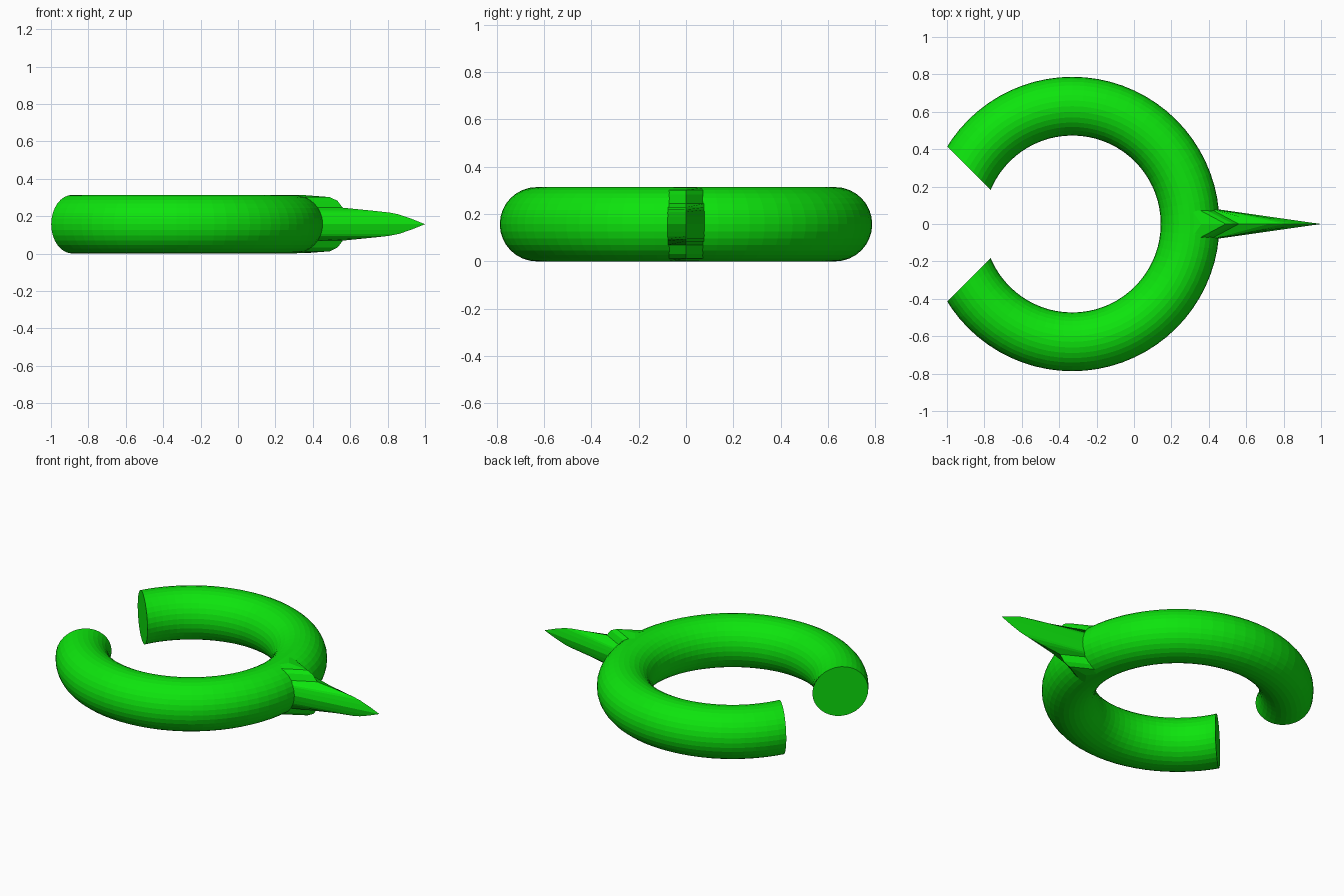
import bpy, bmesh, math
from mathutils import Vector

if "Cube" in bpy.data.objects:
    bpy.data.objects.remove(bpy.data.objects["Cube"])

CX, R, r = -0.33, 0.63, 0.157      # ring centre, main radius, tube radius
MAJOR, MINOR = 36, 32              # half-ring and tube divisions

green = bpy.data.materials.new("bright green")
green.diffuse_color = (0.004, 0.78, 0.004, 1)
green.use_nodes = True
green.node_tree.nodes["Principled BSDF"].inputs["Base Color"].default_value = green.diffuse_color


def add_object(name, bm):
    bmesh.ops.recalc_face_normals(bm, faces=bm.faces)
    mesh = bpy.data.meshes.new(name)
    bm.to_mesh(mesh)
    bm.free()
    mesh.materials.append(green)
    obj = bpy.data.objects.new(name, mesh)
    bpy.context.collection.objects.link(obj)
    return obj


# Open ring: half a torus, trimmed by a slanted plane, then mirrored
bm = bmesh.new()
rings = []
for i in range(MAJOR + 1):
    a = math.pi * i / MAJOR
    ring = []
    for j in range(MINOR):
        b = 2 * math.pi * j / MINOR
        d = R + r * math.cos(b)
        ring.append(bm.verts.new((CX + d * math.cos(a), d * math.sin(a), r + r * math.sin(b))))
    rings.append(ring)
for p, q in zip(rings, rings[1:]):
    for j in range(MINOR):
        k = (j + 1) % MINOR
        bm.faces.new((p[j], q[j], q[k], p[k]))
cut = bmesh.ops.bisect_plane(bm, geom=bm.verts[:] + bm.edges[:] + bm.faces[:],
                             plane_co=Vector((-0.585, 0, 0)), plane_no=Vector((-1, -1, 0)),
                             clear_outer=True)
cut_edges = [e for e in cut["geom_cut"] if isinstance(e, bmesh.types.BMEdge)]
bmesh.ops.edgeloop_fill(bm, edges=cut_edges)
ring_obj = add_object("open_ring", bm)
mirror = ring_obj.modifiers.new("mirror", "MIRROR")
mirror.use_axis = (False, True, False)
mirror.use_clip = True

# Spike: stacked triangular slices, (height above middle, tip x)
upper = [(0.0, 1.0), (0.03, 0.925), (0.052, 0.86), (0.062, 0.81), (0.072, 0.72),
         (0.088, 0.56), (0.125, 0.532), (0.145, 0.49), (0.155, 0.36)]
slices = [(-h, x) for h, x in reversed(upper[1:])] + upper
bm = bmesh.new()
rows = []
for h, tip in slices:
    base = CX + R + math.sqrt(r * r - h * h) - 0.02
    rows.append([bm.verts.new(p) for p in
                 ((base, -0.08, r + h), (tip, 0, r + h), (base, 0.08, r + h))])
for p, q in zip(rows, rows[1:]):
    for j in range(3):
        k = (j + 1) % 3
        bm.faces.new((p[j], p[k], q[k], q[j]))
bm.faces.new(rows[0])
bm.faces.new(rows[-1])
add_object("spike", bm)
